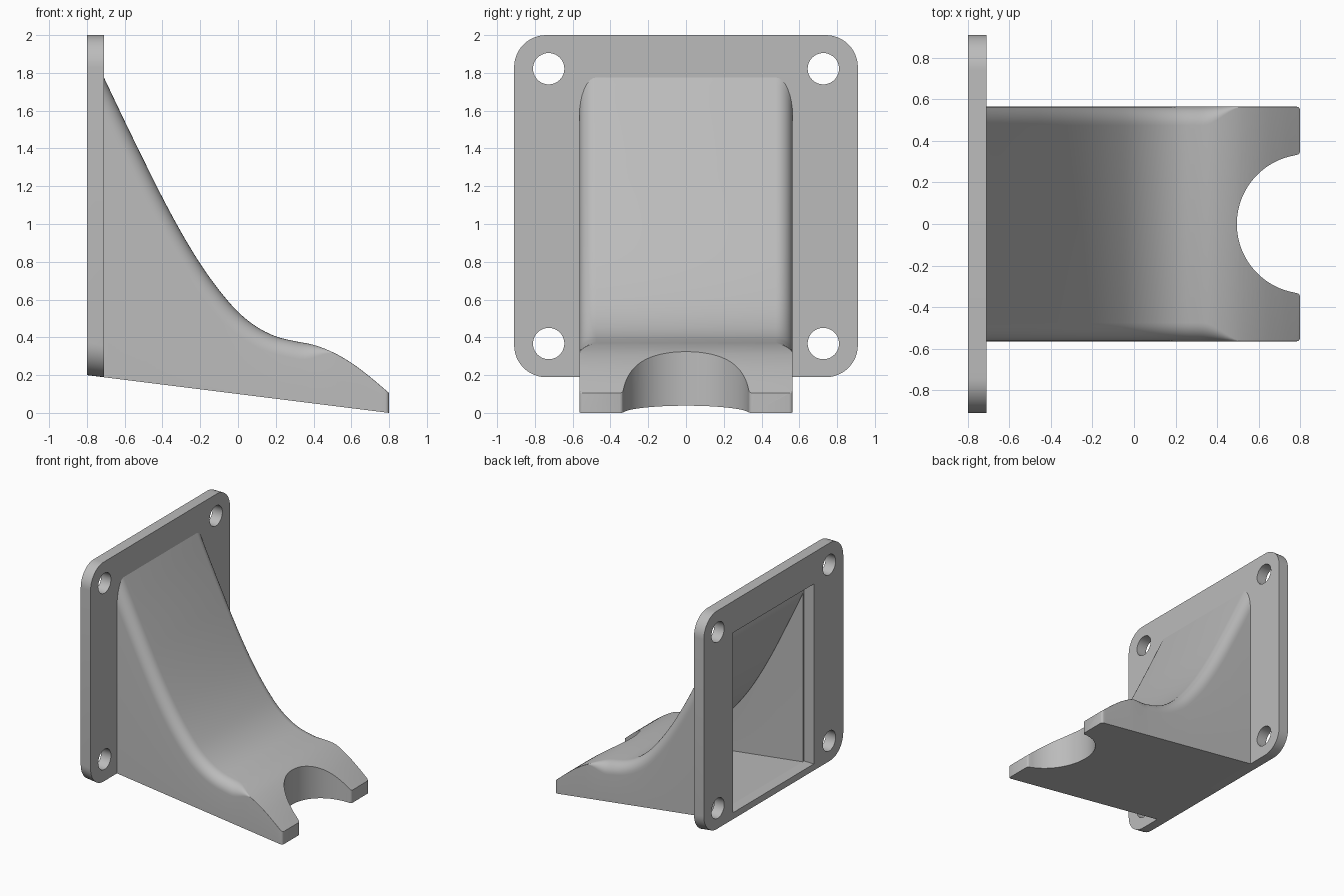
import bpy, bmesh
from math import sin, cos, pi, sqrt, radians

cube = bpy.data.objects.get("Cube")
if cube:
    bpy.data.objects.remove(cube, do_unlink=True)

grey = bpy.data.materials.new("plain_grey")
grey.use_nodes = True
grey.diffuse_color = (0.5, 0.5, 0.5, 1)
grey.node_tree.nodes["Principled BSDF"].inputs["Base Color"].default_value = (0.5, 0.5, 0.5, 1)


def loft(name, rings):
    """Closed solid through equal rings of points, capped at both ends."""
    bm = bmesh.new()
    rows = [[bm.verts.new(p) for p in ring] for ring in rings]
    n = len(rows[0])
    for a, b in zip(rows, rows[1:]):
        for i in range(n):
            j = (i + 1) % n
            bm.faces.new((a[i], a[j], b[j], b[i]))
    bm.faces.new(rows[0][::-1])
    bm.faces.new(rows[-1])
    bmesh.ops.recalc_face_normals(bm, faces=bm.faces)
    mesh = bpy.data.meshes.new(name)
    bm.to_mesh(mesh)
    bm.free()
    mesh.materials.append(grey)
    obj = bpy.data.objects.new(name, mesh)
    bpy.context.collection.objects.link(obj)
    return obj


def cut(obj, cutter):
    mod = obj.modifiers.new("cut", "BOOLEAN")
    mod.operation = "DIFFERENCE"
    mod.solver = "EXACT"
    mod.object = cutter
    bpy.context.view_layer.objects.active = obj
    bpy.ops.object.modifier_apply(modifier=mod.name)
    bpy.data.objects.remove(cutter, do_unlink=True)


def smooth(obj):
    bpy.ops.object.select_all(action="DESELECT")
    obj.select_set(True)
    bpy.context.view_layer.objects.active = obj
    bpy.ops.object.shade_smooth_by_angle(angle=radians(30))


# Curved top line of the body, one height every 0.1 along x
START, STEP = -0.7, 0.1
HEIGHTS = [1.755, 1.545, 1.34, 1.14, 0.955, 0.79, 0.65, 0.535,
           0.455, 0.405, 0.38, 0.36, 0.322, 0.265, 0.19, 0.105]


def top(x):
    u = (x - START) / STEP
    last = len(HEIGHTS) - 1
    i = min(max(int(u), 0), last - 1)
    t = u - i
    b, c = HEIGHTS[i], HEIGHTS[i + 1]
    a = HEIGHTS[i - 1] if i > 0 else 2 * b - c
    d = HEIGHTS[i + 2] if i + 2 <= last else 2 * c - b
    if t < 0:
        return b + (c - b) * t
    return b + 0.5 * t * (c - a + t * (2 * a - 5 * b + 4 * c - d + t * (3 * (b - c) + d - a)))


def bottom(x):
    return 0.1 - 0.125 * x


def stretch(x):
    """Vertical size of a unit measured square to the sloping top."""
    slope = (top(x + 0.01) - top(x - 0.01)) / 0.02
    return sqrt(1 + slope * slope)


def section(x, half, radius, wall=0.0, floor=0.0):
    """Cross-section with rounded upper edges."""
    k = stretch(x)
    z = top(x) - wall * k
    arc = [(half - radius * (1 - cos(t)), z - radius * k * (1 - sin(t)))
           for t in [pi / 2 * i / 8 for i in range(9)]]
    side = [(half, bottom(x) + floor)] + arc
    return [(x, y, h) for y, h in side] + [(x, -y, h) for y, h in reversed(side)]


def edge_radius(x):
    f = min(max((x - 0.33) / 0.2, 0), 1)
    return max(0.09 * (1 - f * f * (3 - 2 * f)), 0.003)


def half_width(x):
    d = min(max((x - 0.78) / 0.02, 0), 1)
    return 0.565 - 0.02 * (1 - sqrt(1 - d * d))


# Body
xs = [-0.71 + 1.49 * i / 70 for i in range(71)] + [0.786, 0.791, 0.795, 0.798, 0.8]
body = loft("curved_body", [section(x, half_width(x), edge_radius(x)) for x in xs])

# Hollow inside, open to the back plate
xs = [-0.76 + 1.2 * i / 50 for i in range(51)]
cut(body, loft("cavity_cutter", [section(x, 0.515, 0.003, 0.055, 0.062) for x in xs]))

# Round notch with softened tips
arc = [radians(-80 + 160 * i / 56) for i in range(57)]
tip = [(0.788, 0.334), (0.794, 0.338), (0.798, 0.344), (0.801, 0.352), (0.9, 0.352)]
notch = [(x, -y) for x, y in reversed(tip)]
notch += [(0.83 - 0.335 * cos(a), 0.335 * sin(a)) for a in arc] + tip
cut(body, loft("notch_cutter", [[(x, y, z) for x, y in notch] for z in (-0.2, 0.8)]))
smooth(body)

# Mounting plate with rounded corners and a bottom that follows the slope
BACK, FRONT = -0.8, -0.71


def plate_ring(x):
    low, r = bottom(x), 0.17
    corners = [(0.91 - r, 2 - r, 0), (r - 0.91, 2 - r, 1),
               (r - 0.91, low + r, 2), (0.91 - r, low + r, 3)]
    return [(x, y + r * cos(a), z + r * sin(a)) for y, z, q in corners
            for a in [pi / 2 * (q + i / 12) for i in range(13)]]


plate = loft("mounting_plate", [plate_ring(BACK), plate_ring(FRONT)])

# Rectangular opening
w, lo, hi = 0.526, 0.254, 1.74
cut(plate, loft("opening_cutter", [[(x, -w, lo), (x, w, lo), (x, w, hi), (x, -w, hi)]
                                   for x in (-0.9, -0.6)]))

# Four bolt holes
for y in (-0.727, 0.727):
    for z in (0.367, 1.822):
        turn = [2 * pi * i / 40 for i in range(40)]
        cut(plate, loft("hole_cutter", [[(x, y + 0.083 * cos(a), z + 0.083 * sin(a)) for a in turn]
                                        for x in (-0.9, -0.6)]))
smooth(plate)
